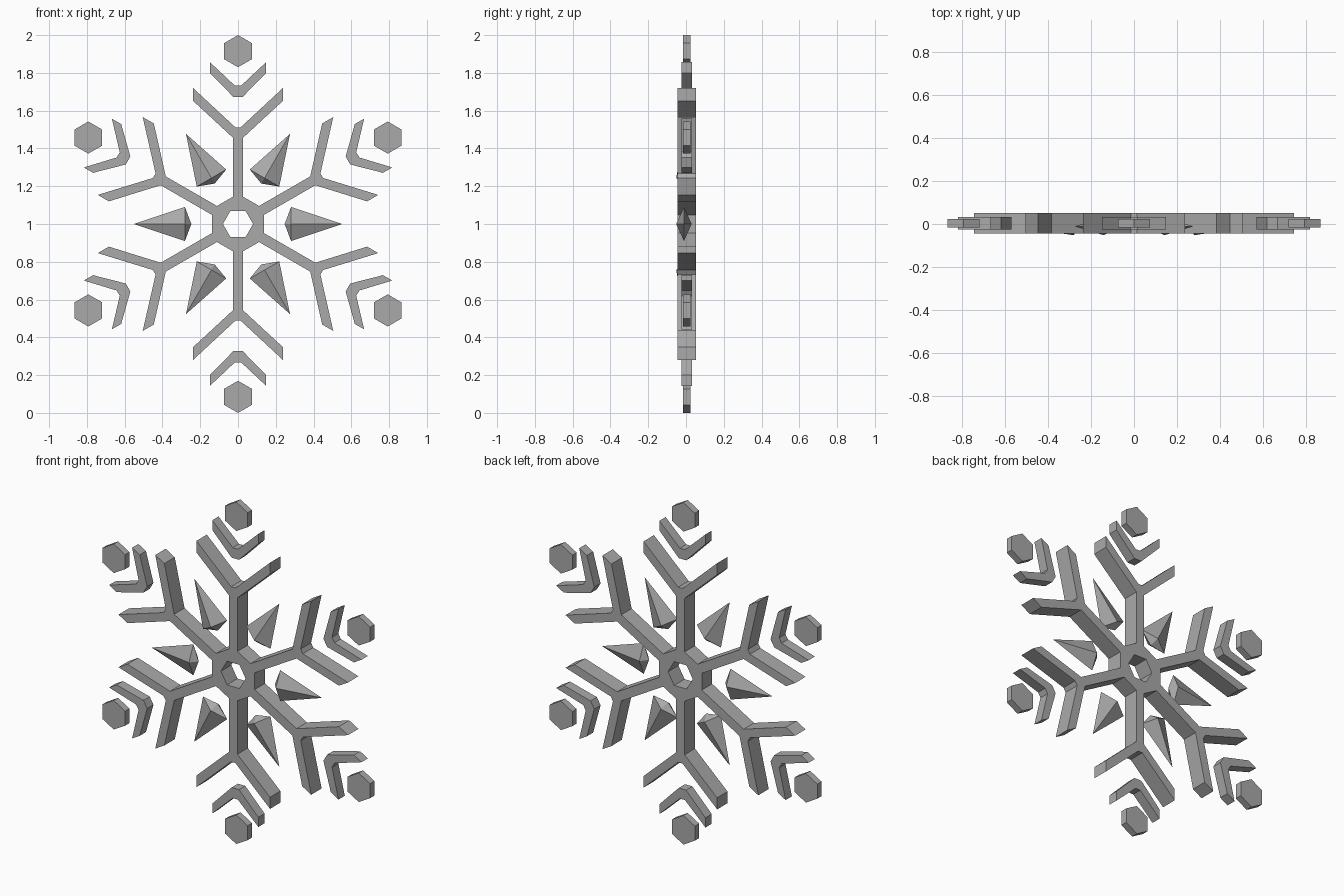
import bpy, bmesh
from math import pi, cos, sin
from mathutils import Matrix, Vector

if "Cube" in bpy.data.objects:
    bpy.data.objects.remove(bpy.data.objects["Cube"])

grey = bpy.data.materials.new("grey")
grey.use_nodes = True
grey.diffuse_color = (0.4, 0.4, 0.4, 1)
grey.node_tree.nodes["Principled BSDF"].inputs["Base Color"].default_value = (0.4, 0.4, 0.4, 1)

CENTRE = Vector((0, 0, 1))
MID = 0.004  # depth of the flat parts' middle plane


def finish(name, bm, turn=0):
    """Turn a part about the hub and place it in the scene."""
    bmesh.ops.recalc_face_normals(bm, faces=bm.faces)
    bm.transform(Matrix.Translation(CENTRE) @ Matrix.Rotation(turn, 4, "Y"))
    mesh = bpy.data.meshes.new(name)
    bm.to_mesh(mesh)
    bm.free()
    mesh.materials.append(grey)
    obj = bpy.data.objects.new(name, mesh)
    bpy.context.collection.objects.link(obj)
    return obj


def plate(name, outline, half_depth, turn=0):
    """Extrude an x, z outline through the depth."""
    bm = bmesh.new()
    face = bm.faces.new([bm.verts.new((x, MID - half_depth, z)) for x, z in outline])
    out = bmesh.ops.extrude_face_region(bm, geom=[face])
    verts = [v for v in out["geom"] if isinstance(v, bmesh.types.BMVert)]
    bmesh.ops.translate(bm, verts=verts, vec=(0, 2 * half_depth, 0))
    return finish(name, bm, turn)


def mirrored(half):
    return half + [(-x, z) for x, z in reversed(half)]


def hexagon(radius, start, z=0):
    return [(radius * cos(start + i * pi / 3), z + radius * sin(start + i * pi / 3)) for i in range(6)]


def hub():
    """Hexagonal ring with a hexagonal hole."""
    bm = bmesh.new()
    rings = []
    for radius, start in ((0.16, pi / 6), (0.08, 0)):
        for y in (MID - 0.048, MID + 0.048):
            rings.append([bm.verts.new((x, y, z)) for x, z in hexagon(radius, start)])
    of, ob, hf, hb = rings
    for i in range(6):
        j = (i + 1) % 6
        bm.faces.new((of[i], of[j], ob[j], ob[i]))
        bm.faces.new((hf[i], hf[j], hb[j], hb[i]))
        for o, h in ((of, hf), (ob, hb)):
            bm.faces.new((o[i], o[j], h[j]))
            bm.faces.new((o[i], h[j], h[i]))
    finish("hub", bm)


def crystal(turn):
    """Flattened four-sided spike with a blunt point toward the hub."""
    bm = bmesh.new()
    y = -0.011
    ring = [bm.verts.new(p) for p in
            ((0.09, y, 0.281), (0, y + 0.041, 0.281), (-0.09, y, 0.281), (0, y - 0.041, 0.281))]
    for z in (0.551, 0.247):
        tip = bm.verts.new((0, y, z))
        for i in range(4):
            bm.faces.new((ring[i], ring[(i + 1) % 4], tip))
    finish("crystal", bm, turn)


# Outlines of the forked arm and the small chevron
arm = mirrored([(0.027, 0.13), (0.027, 0.457), (0.238, 0.652), (0.238, 0.72), (0.014, 0.512)])
chevron = mirrored([(0.024, 0.672), (0.149, 0.8), (0.149, 0.857), (0.016, 0.732)])

hub()
for k in range(6):
    turn = k * pi / 3
    plate("forked_arm", arm, 0.048, turn)
    plate("chevron", chevron, 0.029, turn)
    plate("hexagon_tip", hexagon(0.085, pi / 6, 0.915), 0.02, turn)
    crystal(turn + pi / 6)
